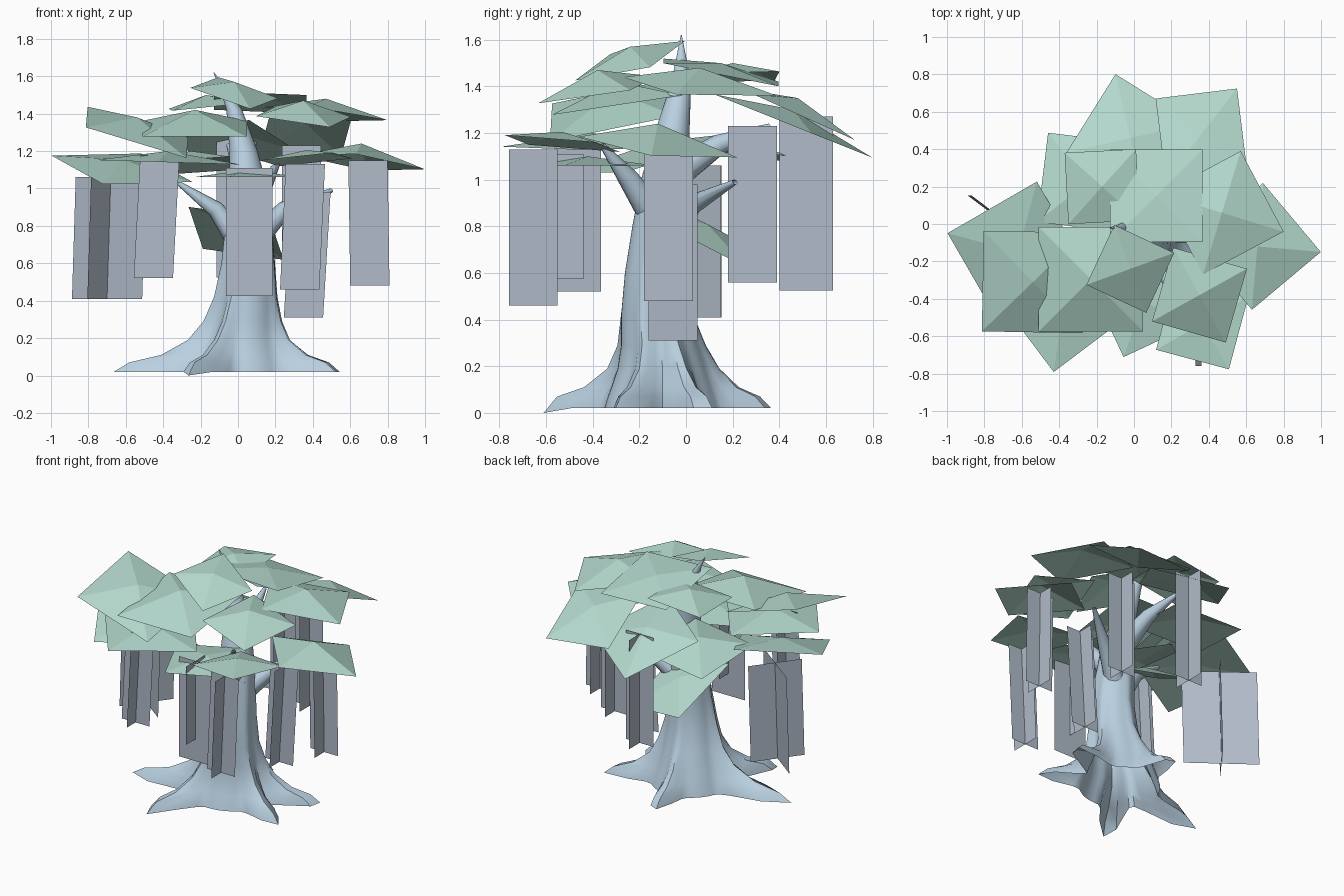
import bpy, math
from mathutils import Vector


def material(name, rgb):
    m = bpy.data.materials.new(name)
    m.diffuse_color = (*rgb, 1)
    return m


BARK = material("pale_blue_bark", (0.49, 0.635, 0.755))
LEAF = material("sage_green_leaf", (0.45, 0.685, 0.605))
VINE = material("grey_vine", (0.44, 0.50, 0.585))


def make(name, verts, faces, mat, smooth=False):
    me = bpy.data.meshes.new(name)
    me.from_pydata(verts, [], faces)
    me.materials.append(mat)
    me.update()
    if smooth:
        me.shade_smooth()
        me.set_sharp_from_angle(angle=math.radians(40))
    ob = bpy.data.objects.new(name, me)
    bpy.context.collection.objects.link(ob)
    return ob


def skin(rings):
    """Quads joining equally sized rings of points."""
    n = len(rings[0])
    verts = [p for r in rings for p in r]
    faces = [(i * n + j, i * n + (j + 1) % n, (i + 1) * n + (j + 1) % n, (i + 1) * n + j)
             for i in range(len(rings) - 1) for j in range(n)]
    return verts, faces


# Trunk: stacked rings that flare into five roots
# ring: z, centre x, centre y, radius, share of root reach
RINGS = [(0.02, 0.03, -0.10, 0.25, 1.0), (0.07, 0.03, -0.10, 0.235, 0.85),
         (0.11, 0.03, -0.10, 0.22, 0.50), (0.19, 0.03, -0.10, 0.193, 0.24),
         (0.29, 0.04, -0.11, 0.168, 0.13), (0.42, 0.05, -0.13, 0.148, 0.07),
         (0.60, 0.06, -0.13, 0.132, 0.04), (0.80, 0.06, -0.11, 0.120, 0.02),
         (1.00, 0.055, -0.09, 0.103, 0), (1.20, 0.03, -0.06, 0.075, 0),
         (1.42, -0.02, -0.02, 0.042, 0), (1.54, -0.08, -0.02, 0.018, 0),
         (1.62, -0.13, -0.02, 0.002, 0)]
ROOTS = [(-172, 0.70), (-122, 0.60), (20, 0.57), (95, 0.48), (-22, 0.53)]  # direction, reach
SIDES = 48


def root_bump(angle):
    best = 0
    for deg, reach in ROOTS:
        d = (angle - math.radians(deg) + math.pi) % math.tau - math.pi
        best = max(best, (reach - 0.25) * math.exp(-(d / 0.2) ** 2))
    return best


rings = []
for z, cx, cy, r, share in RINGS:
    ring = []
    for j in range(SIDES):
        a = math.tau * j / SIDES
        rad = r + share * root_bump(a)
        # the front root tip droops to the ground
        droop = z == 0.02 and rad > 0.55 and -2.4 < a - math.tau < -1.8
        ring.append((cx + rad * math.cos(a), cy + rad * math.sin(a), 0.0 if droop else z))
    rings.append(ring)
make("trunk", *skin(rings), BARK, True)

# Branches: tapered bent tubes
BRANCHES = {
    "left_branch": [(0.03, -0.10, 0.68), (-0.12, -0.12, 0.89), (-0.32, -0.15, 1.03)],
    "front_branch": [(0.06, -0.12, 0.82), (0.14, -0.25, 1.01), (0.22, -0.36, 1.15)],
    "right_branch": [(0.07, -0.08, 0.70), (0.25, 0.02, 0.89), (0.50, 0.21, 0.99)],
    "back_branch": [(0.03, -0.05, 1.02), (0.0, 0.14, 1.15), (-0.05, 0.36, 1.23)],
}
for name, pts in BRANCHES.items():
    pts = [Vector(p) for p in pts]
    axis = (pts[2] - pts[0]).normalized()
    u = axis.orthogonal().normalized()
    v = axis.cross(u)
    rings = [[p + r * (u * math.cos(math.tau * k / 10) + v * math.sin(math.tau * k / 10))
              for k in range(10)] for p, r in zip(pts, (0.07, 0.045, 0.012))]
    make(name, *skin(rings), BARK, True)

# Leaf sheets: four-sided shallow pyramids
# x, y, corner radius, corner angle, peak z, drop, slope x, slope y
LEAVES = [(-0.02, -0.24, 0.25, 20, 1.57, 0.06, -0.22, 0.28),
          (-0.54, -0.31, 0.38, 44, 1.38, 0.08, -0.30, 0.21),
          (-0.23, -0.295, 0.395, 45, 1.42, 0.10, 0, 0.15),
          (0.35, -0.38, 0.29, 29, 1.47, 0.085, -0.10, 0.17),
          (0.47, 0.06, 0.345, -17, 1.48, 0.08, -0.13, -0.08),
          (0.36, 0.48, 0.31, 52, 1.35, 0.07, 0, -0.45),
          (-0.02, 0.46, 0.35, 13, 1.30, 0.07, 0, -0.40),
          (-0.25, 0.22, 0.34, 38, 1.20, 0.08, 0.05, -0.15),
          (-0.17, 0.20, 0.27, 48, 1.50, 0.06, 0.10, 0.03),
          (-0.62, -0.15, 0.39, 75, 1.155, 0.05, -0.12, 0.25),
          (-0.375, -0.405, 0.39, 82, 1.20, 0.06, -0.03, 0),
          (0.365, -0.53, 0.285, 30, 1.205, 0.05, 0.08, -0.10),
          (0.66, -0.12, 0.34, -5, 1.24, 0.10, -0.12, -0.12),
          (0.05, -0.42, 0.31, 70, 1.10, 0.04, 0, 0),
          (0.12, 0.15, 0.35, 45, 1.50, 0.04, -0.04, -0.20),
          (-0.01, 0.09, 0.31, 35, 0.81, 0.05, -0.22, -0.48)]
for i, (x, y, r, deg, z, drop, sx, sy) in enumerate(LEAVES):
    verts = [(x, y, z)]
    for k in range(4):
        a = math.radians(deg + 90 * k)
        dx, dy = r * math.cos(a), r * math.sin(a)
        verts.append((x + dx, y + dy, z - drop + sx * dx + sy * dy))
    make(f"leaf_sheet_{i + 1}", verts, [(0, k + 1, (k + 1) % 4 + 1) for k in range(4)], LEAF)

# Hanging vines: two crossed upright strips each
# x, y, bottom z, top z, turn, first width, second width, second lift, sideways lean
VINES = [(-0.435, -0.46, 0.52, 1.18, 0, 0.21, 0.19, 0, 0.035),
         (0.345, -0.655, 0.46, 1.13, 0, 0.21, 0.21, 0, 0.03),
         (0.37, -0.055, 0.31, 0.98, 0, 0.21, 0.21, 0, 0.04),
         (0.70, -0.075, 0.48, 1.15, 0, 0.21, 0.21, 0, -0.01),
         (0.34, 0.285, 0.56, 1.23, 0, 0.21, 0.21, 0, 0),
         (-0.01, 0.515, 0.525, 1.27, 0, 0.21, 0.23, 0, 0),
         (0.06, -0.545, 0.425, 1.11, 0, 0.25, 0.21, 0.15, 0),
         (-0.69, 0.01, 0.41, 1.06, -37, 0.47, 0.35, 0, 0.02)]
for i, (x, y, z0, z1, deg, w1, w2, lift, lean) in enumerate(VINES):
    verts, faces = [], []
    for k, w in enumerate((w1, w2)):
        a = math.radians(deg + 90 * k)
        c, s = w / 2 * math.cos(a), w / 2 * math.sin(a)
        n, h, b = len(verts), lean / 2, z0 + lift * k
        verts += [(x - c - h, y - s, b), (x + c - h, y + s, b),
                  (x + c + h, y + s, z1), (x - c + h, y - s, z1)]
        faces.append((n, n + 1, n + 2, n + 3))
    make(f"hanging_vine_{i + 1}", verts, faces, VINE)
